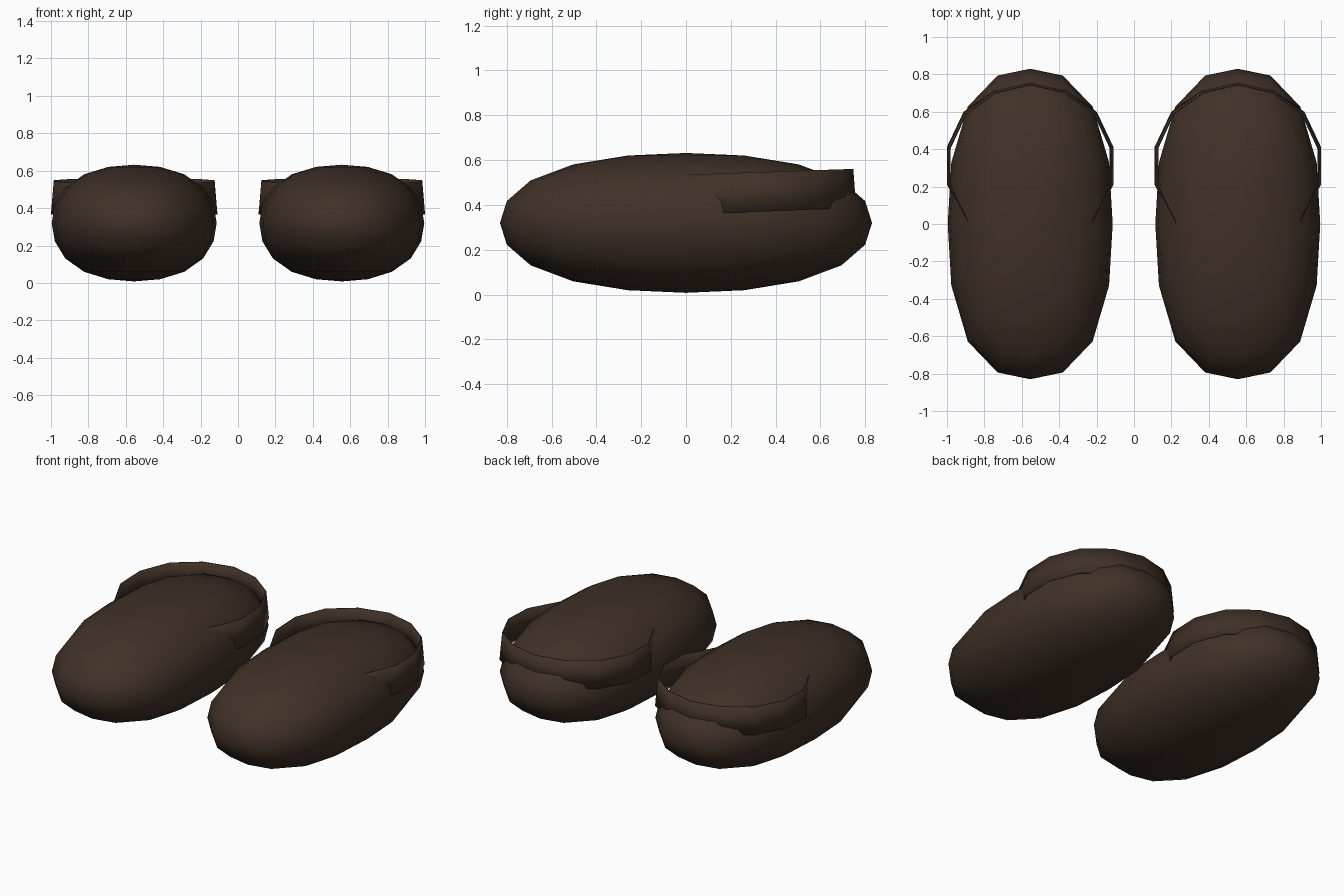
import bpy, bmesh, math

if "Cube" in bpy.data.objects:
    bpy.data.objects.remove(bpy.data.objects["Cube"])

brown = bpy.data.materials.new("dark brown")
brown.diffuse_color = (0.05, 0.03, 0.02, 1)
brown.use_nodes = True
brown.node_tree.nodes["Principled BSDF"].inputs["Base Color"].default_value = brown.diffuse_color


def finish(name, bm, angle):
    bmesh.ops.recalc_face_normals(bm, faces=bm.faces)
    me = bpy.data.meshes.new(name)
    bm.to_mesh(me)
    bm.free()
    me.materials.append(brown)
    ob = bpy.data.objects.new(name, me)
    bpy.context.collection.objects.link(ob)
    bpy.ops.object.select_all(action='DESELECT')
    ob.select_set(True)
    bpy.context.view_layer.objects.active = ob
    bpy.ops.object.shade_smooth_by_angle(angle=math.radians(angle))
    return ob


def bulge(a, k):
    return 1 + k * math.sin(2 * a) ** 2


# Shoe body: stretched sphere with slightly squared shoulders
def shoe_body(name, cx):
    bm = bmesh.new()
    bmesh.ops.create_uvsphere(bm, u_segments=16, v_segments=10, radius=1)
    for v in bm.verts:
        x, y, z = v.co
        h = math.hypot(x, y)
        up = bulge(math.atan2(z, h), 0.036)
        out = up * bulge(math.atan2(y, x), 0.07)
        v.co = (cx + 0.441 * x * out, 0.83 * y * out, 0.32 + 0.312 * z * up)
    finish(name, bm, 60)


# Heel strap: thin band flaring downwards, its ends sinking into the body
def heel_strap(name, cx):
    half = [(0.31, -0.05), (0.352, 0.035), (0.437, 0.21), (0.437, 0.41),
            (0.35, 0.595), (0.19, 0.71)]
    path = half + [(0, 0.753)] + [(-x, y) for x, y in reversed(half)]
    bm = bmesh.new()
    rows = []
    for x, y in path:
        top = bm.verts.new((cx + x * 0.978, y * 0.988, 0.535 + 0.034 * y))
        low = bm.verts.new((cx + x * 1.012, y * 1.005, 0.357 + 0.04 * y))
        rows.append((top, low))
    for (a, b), (c, d) in zip(rows, rows[1:]):
        bm.faces.new((a, b, d, c))
    ob = finish(name, bm, 35)
    mod = ob.modifiers.new("thickness", 'SOLIDIFY')
    mod.thickness = 0.005
    mod.offset = 0


for side, cx in (("left", -0.555), ("right", 0.555)):
    shoe_body(side + "_shoe_body", cx)
    heel_strap(side + "_heel_strap", cx)
